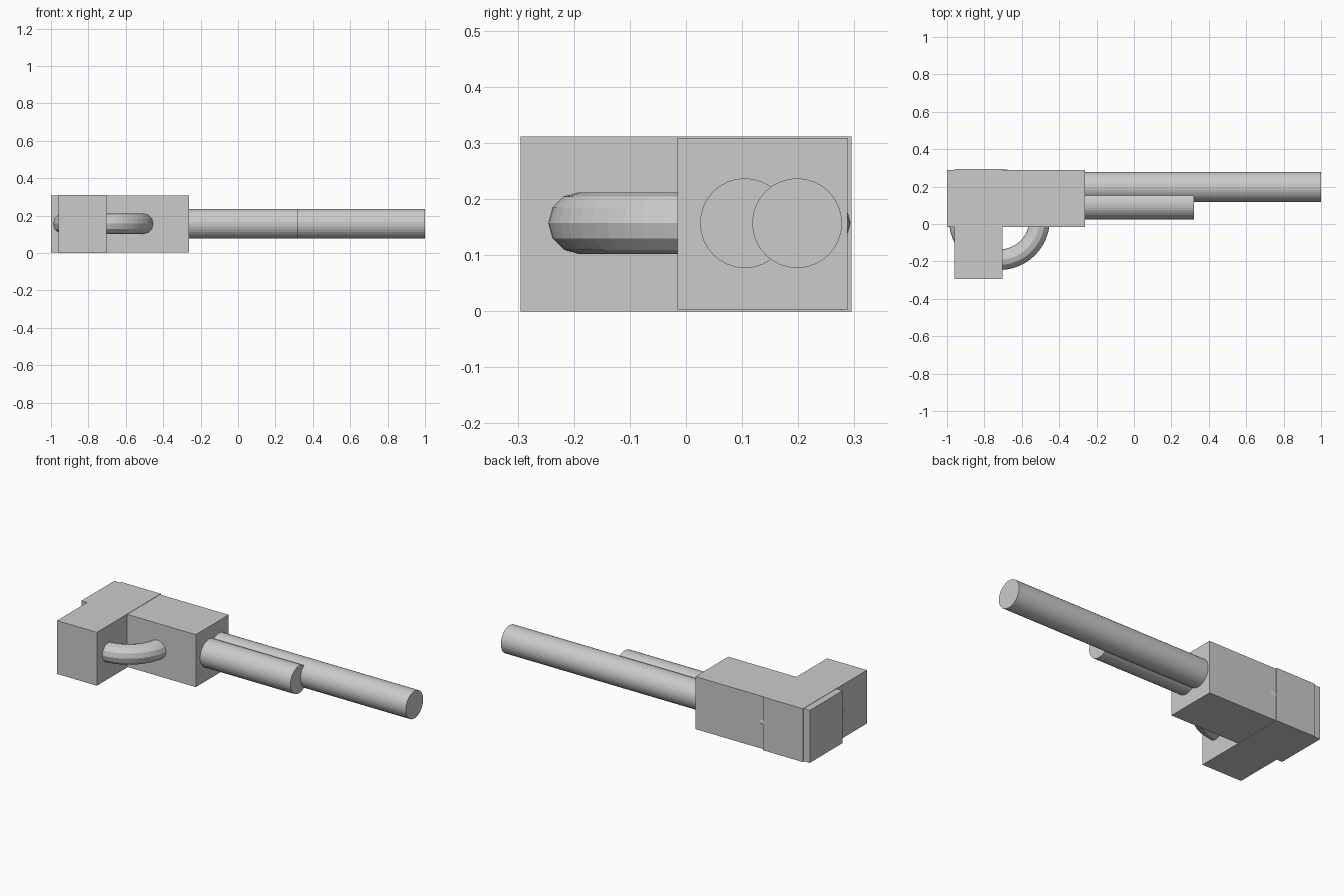
import bpy
from math import pi

if "Cube" in bpy.data.objects:
    bpy.data.objects.remove(bpy.data.objects["Cube"])


def box(name, lo, hi):
    centre = [(a + b) / 2 for a, b in zip(lo, hi)]
    bpy.ops.mesh.primitive_cube_add(size=1, location=centre)
    ob = bpy.context.object
    ob.name = name
    ob.scale = [b - a for a, b in zip(lo, hi)]


def tube(name, x0, x1, y, z, radius):
    bpy.ops.mesh.primitive_cylinder_add(
        vertices=32, radius=radius, depth=x1 - x0,
        location=((x0 + x1) / 2, y, z), rotation=(0, pi / 2, 0))
    bpy.context.object.name = name


# Main block and the slightly larger grip crossing it
box("body", (-1.0, -0.015, 0.003), (-0.262, 0.288, 0.309))
box("grip", (-0.961, -0.295, 0.0), (-0.704, 0.295, 0.311))

# Long barrel and the shorter tube overlapping it
tube("barrel", -0.40, 1.0, 0.198, 0.157, 0.08)
tube("under_barrel", -0.40, 0.32, 0.105, 0.157, 0.08)

# Ring forming the trigger guard, poking through the body
bpy.ops.mesh.primitive_torus_add(
    major_segments=48, minor_segments=12, major_radius=0.215,
    minor_radius=0.055, location=(-0.72, 0.024, 0.157))
bpy.context.object.name = "trigger_guard"
